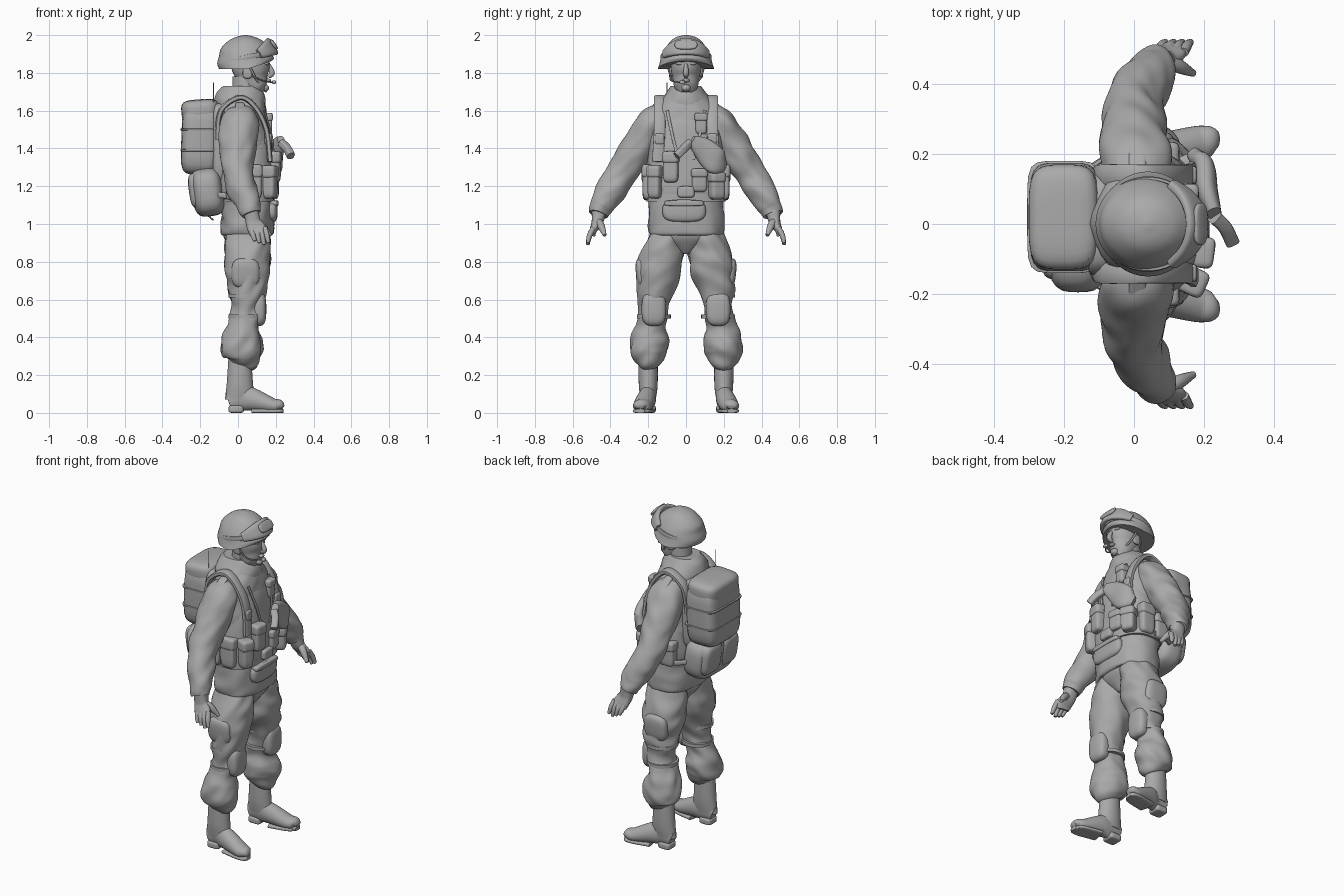
import bpy
import bmesh
import math
from mathutils import Vector, Euler, noise

if "Cube" in bpy.data.objects:
    bpy.data.objects.remove(bpy.data.objects["Cube"], do_unlink=True)

grey = bpy.data.materials.new("plain_grey")
grey.use_nodes = True
grey.diffuse_color = (.4, .4, .4, 1)
grey.node_tree.nodes["Principled BSDF"].inputs["Base Color"].default_value = grey.diffuse_color

X_AXIS, Y_AXIS, Z_AXIS = Vector((1, 0, 0)), Vector((0, 1, 0)), Vector((0, 0, 1))
SIDES = (("left", 1), ("right", -1))
parts = []


def finish(name, bm):
    """Turn a bmesh into a named object."""
    bmesh.ops.recalc_face_normals(bm, faces=bm.faces)
    mesh = bpy.data.meshes.new(name)
    bm.to_mesh(mesh)
    bm.free()
    mesh.materials.append(grey)
    obj = bpy.data.objects.new(name, mesh)
    bpy.context.collection.objects.link(obj)
    parts.append(obj)


def smooth_path(rows, steps):
    """Pass a smooth spline through rows of numbers."""
    padded = [rows[0]] + rows + [rows[-1]]
    result = []
    for before, start, end, after in zip(padded, padded[1:], padded[2:], padded[3:]):
        for i in range(steps):
            t = i / steps
            result.append([q + t * (r - p + t * (2*p - 5*q + 4*r - s + t * (3*(q - r) + s - p))) / 2
                           for p, q, r, s in zip(before, start, end, after)])
    return result + [rows[-1]]


def loft(name, rows, ref=X_AXIS, power=2, side=1, sides=28, steps=6, folds=0, shape=None):
    """Skin rings (x, y, z, radius along ref, radius across) along a path; one radius makes it round."""
    bm = bmesh.new()
    path = smooth_path([list(row) + [row[-1]] * (5 - len(row)) for row in rows], steps)
    points = [Vector((row[0], row[1] * side, row[2])) for row in path]
    rings = []
    for i, (centre, row) in enumerate(zip(points, path)):
        along = (points[min(i + 1, len(points) - 1)] - points[max(i - 1, 0)]).normalized()
        u = (ref - along * ref.dot(along)).normalized()
        v = along.cross(u)
        ring = []
        for k in range(sides):
            angle = math.tau * k / sides
            c, s = math.cos(angle), math.sin(angle)
            scale = (abs(c) ** power + abs(s) ** power) ** (-1 / power)
            out = (u * c * row[3] + v * s * row[4]) * scale
            co = centre + out
            if folds:
                sample = Vector((co.x * 11, co.y * 11, co.z * 15 + abs(co.y) * 9 - co.x * 7))
                co += out.normalized() * folds * noise.noise(sample)
            if shape:
                co = shape(co)
            ring.append(bm.verts.new(co))
        rings.append(ring)
    for low, high in zip(rings, rings[1:]):
        for k in range(sides):
            following = (k + 1) % sides
            bm.faces.new((low[k], low[following], high[following], high[k]))
    bm.faces.new(rings[0])
    bm.faces.new(rings[-1])
    finish(name, bm)


def column(name, x, rows, y=0, **options):
    """Upright loft from rows (height, depth radius, width radius)."""
    loft(name, [(x, y, height, depth, width) for height, depth, width in rows], **options)


def soft(name, loc, size, power=5, turn=(0, 0, 0), side=1):
    """Rounded block, from ball (power 2) to padded box."""
    bm = bmesh.new()
    bmesh.ops.create_cube(bm, size=2)
    bmesh.ops.subdivide_edges(bm, edges=bm.edges, cuts=7, use_grid_fill=True)
    spin = Euler([math.radians(t) for t in (turn[0] * side, turn[1], turn[2] * side)]).to_matrix()
    for vert in bm.verts:
        point = vert.co / sum(abs(c) ** power for c in vert.co) ** (1 / power)
        point = spin @ Vector([c * s / 2 for c, s in zip(point, size)])
        vert.co = point + Vector((loc[0], loc[1] * side, loc[2]))
    finish(name, bm)


def cord(name, points, wide=.004, thick=.004, ref=Y_AXIS, side=1, power=2):
    """Cord or flat strap of constant section."""
    loft(name, [(*point, wide, thick) for point in points], ref, power, side, sides=12)


def pouch(name, loc, size, turn=0):
    """Padded pouch with a closing flap on its upper part."""
    depth, width, height = size
    soft(name, loc, size, turn=(0, 0, turn))
    soft(name + "_flap", (loc[0], loc[1], loc[2] + height / 3),
         (depth + .01, width + .01, height * .4), turn=(0, 0, turn))


# Legs, boots and knee pads
for word, s in SIDES:
    loft(word + "_trouser_leg", [
        (.05, .09, .97, .11, .09), (.05, .12, .86, .12, .11), (.05, .14, .76, .12),
        (.05, .16, .66, .1), (.05, .17, .56, .08), (.03, .18, .47, .08), (.02, .19, .4, .1),
        (.02, .2, .33, .11, .1), (.02, .2, .28, .09, .08), (.01, .2, .25, .06, .05)],
        side=s, folds=.014, steps=8, sides=40)
    column(word + "_boot_shaft", .01, [(.3, .06, .05), (.15, .07, .05), (.07, .08, .04)], y=.2 * s)
    foot = [(-.05, .2, .06, .03, .05), (.02, .2, .08, .04, .07), (.08, .21, .07, .05, .06),
            (.18, .23, .04, .05, .04), (.22, .24, .04, .04, .03), (.24, .24, .03, .02, .01)]
    loft(word + "_boot_foot", foot, ref=Y_AXIS, side=s)
    loft(word + "_boot_sole", [(x, y, .01, width, .01) for x, y, _, width, _ in foot[2:]], Y_AXIS, 5, s)
    soft(word + "_boot_heel", (-.01, .2, .02), (.08, .08, .04), side=s)
    soft(word + "_knee_pad", (.11, .17, .55), (.08, .13, .18), 3, side=s)
    for level in (.5, .61):
        column(word + "_knee_strap", .04, [(level, .09, .09), (level + .02, .09, .09)], y=.17 * s)
    soft(word + "_cargo_pocket", (.04, .23, .74), (.15, .07, .16), 3, (-6, 0, 0), s)

# Pelvis, jacket, vest and collar
column("trouser_seat", .05, [(1, .13, .18), (.92, .12, .16), (.84, .06, .03)], folds=.006)
column("jacket_skirt", .05, [(.94, .13, .19), (.96, .14, .2), (1.05, .14, .2), (1.2, .13, .19)],
       power=2.4, folds=.01, sides=40)
column("jacket", .03, [(1.1, .12, .19), (1.25, .14, .2), (1.4, .15, .2), (1.52, .13, .19),
                       (1.6, .12, .17), (1.66, .1, .12)], power=2.4, folds=.009, sides=40)
column("vest", .04, [(1.13, .13, .2), (1.16, .15, .21), (1.28, .15, .21), (1.42, .14, .19),
                     (1.54, .12, .16), (1.62, .09, .14)], power=2.6, folds=.005, sides=40)
column("vest_belt", .05, [(1.12, .14, .21), (1.16, .14, .21)], power=2.6, sides=40)
column("collar", .01, [(1.58, .13, .17), (1.65, .13, .14), (1.7, .12, .1), (1.73, .09, .08)], folds=.012)
soft("front_pouch", (.18, -.01, 1.07), (.06, .23, .12), 3)
soft("front_pouch_flap", (.19, -.01, 1.11), (.05, .21, .03))
soft("buckle", (.19, 0, 1.17), (.05, .09, .06))

# Vest pouches
pouch("right_magazine_pouch", (.16, -.16, 1.22), (.09, .07, .17), -25)
pouch("right_chest_pouch", (.19, -.08, 1.3), (.07, .08, .16), -8)
pouch("left_magazine_pouch", (.17, .16, 1.2), (.08, .08, .14), 25)
pouch("left_centre_pouch", (.18, .07, 1.23), (.06, .08, .12), 8)
pouch("radio_pouch", (.15, .08, 1.53), (.06, .06, .11))
for word, s in SIDES:
    pouch(word + "_side_pouch", (.08, .2 * s, 1.22), (.09, .06, .18))
    pouch(word + "_rear_pouch", (-.02, .2 * s, 1.2), (.09, .06, .15))
    cord(word + "_shoulder_strap", [(-.11, .13, 1.45), (-.09, .14, 1.6), (.01, .14, 1.67), (.09, .14, 1.62),
                                    (.15, .14, 1.5), (.17, .15, 1.33)], .03, .014, side=s, power=4)
    cord(word + "_vest_webbing", [(.14, .1, 1.6), (.18, .07, 1.46), (.19, .04, 1.34)], .008, .005, side=s, power=4)
    soft(word + "_strap_buckle", (.16, .14, 1.45), (.04, .05, .06), side=s)
    soft(word + "_shoulder_tab", (.01, .18, 1.61), (.05, .1, .03), turn=(-32, 0, 0), side=s)

# Chest holster with its grip
loft("holster", [(.17, .2, 1.3, .03, .02), (.2, .16, 1.33, .07, .03), (.21, .09, 1.4, .06, .03),
                 (.23, .03, 1.44, .03, .02)], Z_AXIS, 2.6)
loft("holster_grip", [(.23, .02, 1.43, .02), (.26, -.01, 1.4, .02), (.28, -.05, 1.36, .02)], Z_AXIS, 4)

# Arms and hands
for word, s in SIDES:
    loft(word + "_sleeve", [
        (.01, .12, 1.58, .08, .06), (.01, .17, 1.54, .1, .08), (0, .22, 1.46, .1, .09), (0, .28, 1.36, .09),
        (0, .34, 1.27, .08), (.02, .39, 1.19, .08), (.05, .43, 1.12, .07), (.06, .45, 1.08, .06),
        (.07, .46, 1.05, .05)], side=s, folds=.012, steps=8, sides=40)
    loft(word + "_palm", [(.07, .46, 1.07, .04), (.08, .47, 1.01, .04, .03), (.1, .49, .97, .05, .02),
                          (.1, .5, .94, .04, .02)], side=s, power=2.5)
    for i, finger in enumerate(("little", "ring", "middle", "index")):
        x, tip = .07 + .024 * i, .89 + .01 * abs(i - 2)
        loft(word + "_" + finger + "_finger", [(x, .49, .98, .014), (x + .01, .51, .94, .014),
                                               (x + .02, .52, tip, .009)], side=s, sides=12)
    loft(word + "_thumb", [(.09, .47, 1.02, .02), (.13, .45, .99, .02), (.17, .43, .94, .01)], side=s, sides=12)

# Head and face
column("neck", .04, [(1.62, .07, .07), (1.78, .07, .06)])
loft("head", [(.12, 0, 1.69, .03), (.1, 0, 1.72, .06), (.08, 0, 1.77, .08, .07),
              (.07, 0, 1.82, .1, .08), (.06, 0, 1.88, .1, .08), (.05, 0, 1.93, .07, .05)])
loft("nose", [(.16, 0, 1.85, .008), (.18, 0, 1.8, .015), (.16, 0, 1.78, .01)], sides=14)
soft("lips", (.16, 0, 1.76), (.03, .04, .02), 2)
soft("chin", (.14, 0, 1.72), (.05, .05, .04), 2)
for word, s in SIDES:
    soft(word + "_brow", (.15, .03, 1.85), (.03, .05, .02), 2, side=s)
    soft(word + "_ear", (.05, .08, 1.8), (.05, .02, .06), 3, side=s)
    cord(word + "_chin_strap", [(.06, .1, 1.84), (.1, .07, 1.76), (.15, 0, 1.7)], .006, ref=X_AXIS, side=s)
cord("microphone_boom", [(.06, -.08, 1.79), (.13, -.08, 1.76), (.18, -.03, 1.75)])
soft("microphone", (.19, -.02, 1.75), (.02, .03, .02), 3)


# Helmet, raised over the face, with goggles
def lift_front(co):
    weight = max(0, (1.9 - co.z) / .08)
    return co + Z_AXIS * weight * max(0, co.x - .05) / 3


column("helmet", .04, [(1.82, .14, .15), (1.85, .15, .14), (1.89, .14, .13), (1.93, .13, .11),
                       (1.97, .09, .08), (1.99, .05, .05), (2, .01, .01)], shape=lift_front, sides=40)
circle = [math.tau * i / 16 for i in range(17)]
cord("goggle_strap", [(.04 + .14 * math.cos(a), .13 * math.sin(a), 1.88 + .03 * math.cos(a)) for a in circle],
     .014, .006, Z_AXIS, power=4)
arc = [math.radians(angle) for angle in range(-60, 61, 20)]
loft("goggle_frame", [(.04 + .14 * math.cos(a), .13 * math.sin(a), 1.86 + .08 * math.cos(a),
                       .05 * math.cos(a), .015) for a in arc], Vector((-.5, 0, .8)), 3)
soft("goggle_lens", (.19, 0, 1.95), (.02, .12, .06), 3, (0, -35, 0))

# Backpack
soft("pack_main", (-.2, .02, 1.45), (.2, .31, .38), turn=(0, 2, 0))
soft("pack_lid", (-.2, .02, 1.6), (.2, .3, .12), 4, (0, -4, 0))
soft("pack_lower", (-.16, -.01, 1.17), (.17, .37, .26), 3.5, (0, -8, 0))
soft("pack_back_panel", (-.1, 0, 1.42), (.07, .3, .44))
for word, s in SIDES:
    soft(word + "_pack_lower_pocket", (-.2, .08 * s, 1.18), (.12, .16, .19), 4, (0, -8, 0))
    cord(word + "_hip_strap", [(-.14, .15, 1.16), (-.06, .2, 1.15), (.03, .21, 1.15)], .015, .008, Z_AXIS, s, 4)
for level in (1.39, 1.5):
    soft("pack_seam", (-.2, .02, level), (.21, .32, .015), 6)
cord("loose_strap", [(-.2, -.06, 1.08), (-.13, -.06, 1.02)], .012)
cord("antenna", [(-.13, -.1, 1.58), (-.13, -.1, 1.75)], .002, .002)

# Smooth shading with sharp edges kept
bpy.ops.object.select_all(action="DESELECT")
for part in parts:
    part.select_set(True)
bpy.context.view_layer.objects.active = parts[0]
bpy.ops.object.shade_smooth_by_angle(angle=math.radians(45))
